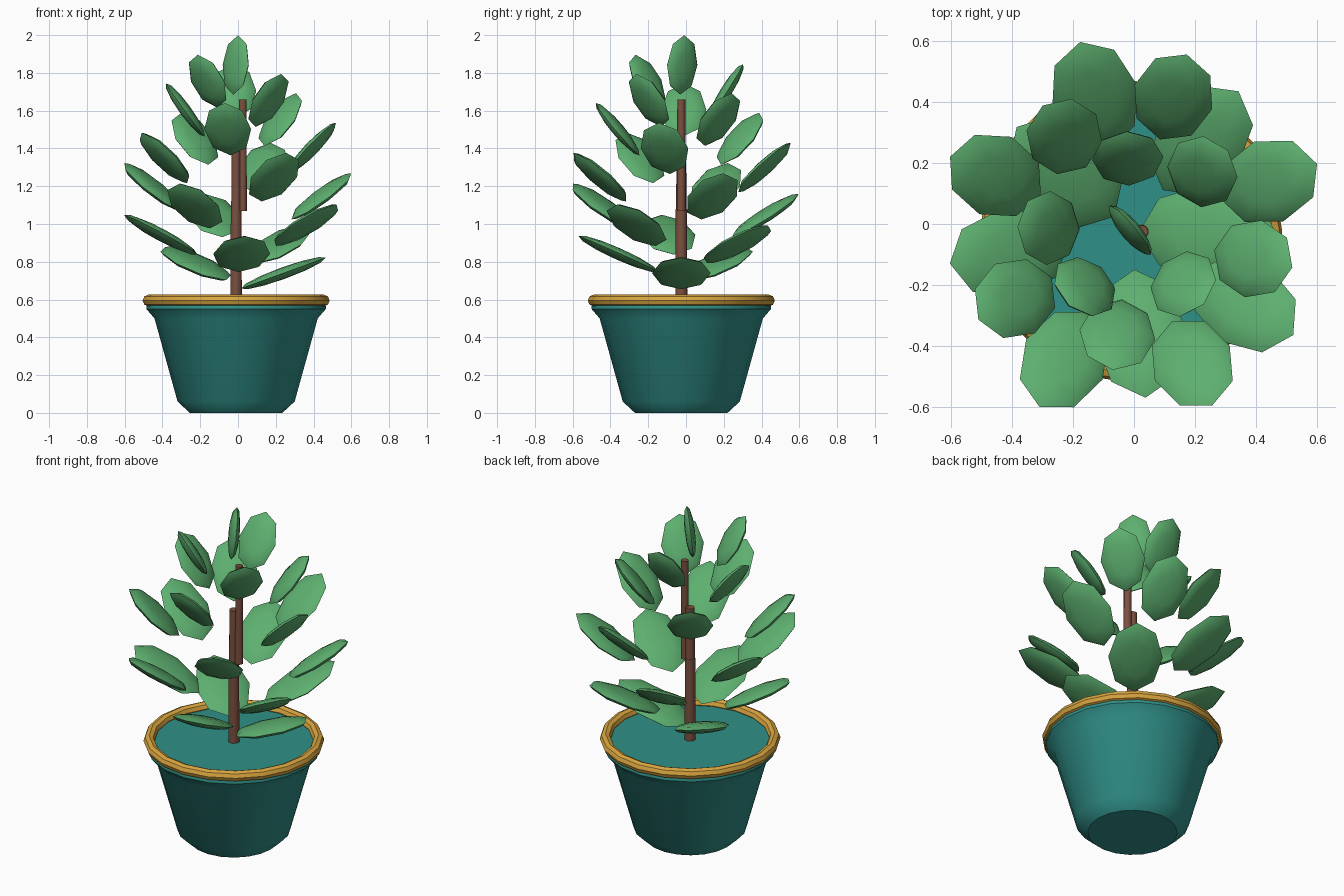
import bpy, bmesh, math
from mathutils import Matrix, Vector

if "Cube" in bpy.data.objects:
    bpy.data.objects.remove(bpy.data.objects["Cube"])

CX, CY = -0.01, -0.025   # plant axis


def material(name, rgb):
    m = bpy.data.materials.new(name)
    m.diffuse_color = (*rgb, 1)
    m.use_nodes = True
    m.node_tree.nodes["Principled BSDF"].inputs["Base Color"].default_value = m.diffuse_color
    return m


GREEN = material("leaf_green", (0.11, 0.43, 0.16))
TEAL = material("pot_teal", (0.03, 0.28, 0.25))
GOLD = material("rim_gold", (0.70, 0.38, 0.05))
BROWN = material("stem_brown", (0.20, 0.08, 0.05))


def finish(bm, name, mat, angle=35):
    bmesh.ops.recalc_face_normals(bm, faces=bm.faces)
    me = bpy.data.meshes.new(name)
    bm.to_mesh(me)
    bm.free()
    me.materials.append(mat)
    ob = bpy.data.objects.new(name, me)
    bpy.context.collection.objects.link(ob)
    bpy.context.view_layer.objects.active = ob
    ob.select_set(True)
    bpy.ops.object.shade_smooth_by_angle(angle=math.radians(angle))
    ob.select_set(False)
    return ob


def lathe(name, profile, mat, sides=20, closed=False):
    """Spin a (radius, z) profile around the plant axis."""
    bm = bmesh.new()
    vs = [bm.verts.new((CX + r, CY, z)) for r, z in profile]
    pairs = list(zip(vs, vs[1:])) + ([(vs[-1], vs[0])] if closed else [])
    edges = [bm.edges.new(p) for p in pairs]
    bmesh.ops.spin(bm, geom=vs + edges, cent=(CX, CY, 0), axis=(0, 0, 1),
                   angle=math.tau, steps=sides)
    bmesh.ops.remove_doubles(bm, verts=bm.verts, dist=1e-4)
    return finish(bm, name, mat)


def stem(name, x, z0, z1, r):
    bm = bmesh.new()
    bmesh.ops.create_cone(bm, cap_ends=True, segments=10, radius1=r, radius2=r * 0.92,
                          depth=z1 - z0,
                          matrix=Matrix.Translation((x, CY, (z0 + z1) / 2)))
    finish(bm, name, BROWN, 40)


def leaf(name, centre, az, tilt, half_len, half_wid, half_thick=0.031):
    """Flattened eight-sided ellipsoid pointing outward and up."""
    a, t = math.radians(az), math.radians(tilt)
    d = Vector((math.cos(a) * math.cos(t), math.sin(a) * math.cos(t), math.sin(t)))
    w = Vector((-math.sin(a), math.cos(a), 0))
    n = d.cross(w)
    rot = Matrix((d, w, n)).transposed().to_4x4()
    mat = Matrix.Translation(centre) @ rot @ Matrix.Diagonal((half_len, half_wid, half_thick, 1))
    bm = bmesh.new()
    bmesh.ops.create_uvsphere(bm, u_segments=8, v_segments=6, radius=1, matrix=mat)
    finish(bm, name, GREEN, 40)


# Pot with chamfered foot, flared lip and closed top
lathe("pot", [(0, 0), (0.245, 0), (0.31, 0.06), (0.432, 0.5), (0.475, 0.55),
              (0.475, 0.565), (0.46, 0.59), (0, 0.59)], TEAL)

# Rounded rim ring
lathe("pot_rim", [(0.464 + 0.031 * math.cos(k * math.tau / 8),
                   0.595 + 0.031 * math.sin(k * math.tau / 8)) for k in range(8)],
      GOLD, closed=True)

# Stem in overlapping pieces
stem("lower_stem", CX, 0.585, 1.08, 0.032)
stem("middle_stem", CX, 0.93, 1.385, 0.028)
stem("upper_stem", 0.025, 1.07, 1.66, 0.023)

# Leaves spiralling up the stem by the golden angle
reach = [0.25, 0.29, 0.335, 0.375, 0.405, 0.44, 0.46, 0.472, 0.48, 0.48, 0.475,
         0.462, 0.438, 0.41, 0.38, 0.34, 0.305, 0.27, 0.242, 0.24, 0.235]
for i, r in enumerate(reach):
    az = 137.5 * i
    a = math.radians(az)
    centre = (CX + r * math.cos(a), CY + r * math.sin(a), 0.74 + 0.0508 * i)
    leaf(f"leaf_{i + 1:02d}", centre, az, 20 + 2 * i,
         0.238 - 0.0038 * i, 0.155 - 0.002 * i)

# Upright leaf at the tip
leaf("top_leaf", (-0.012, -0.02, 1.842), 40, 84, 0.158, 0.105, 0.028)
